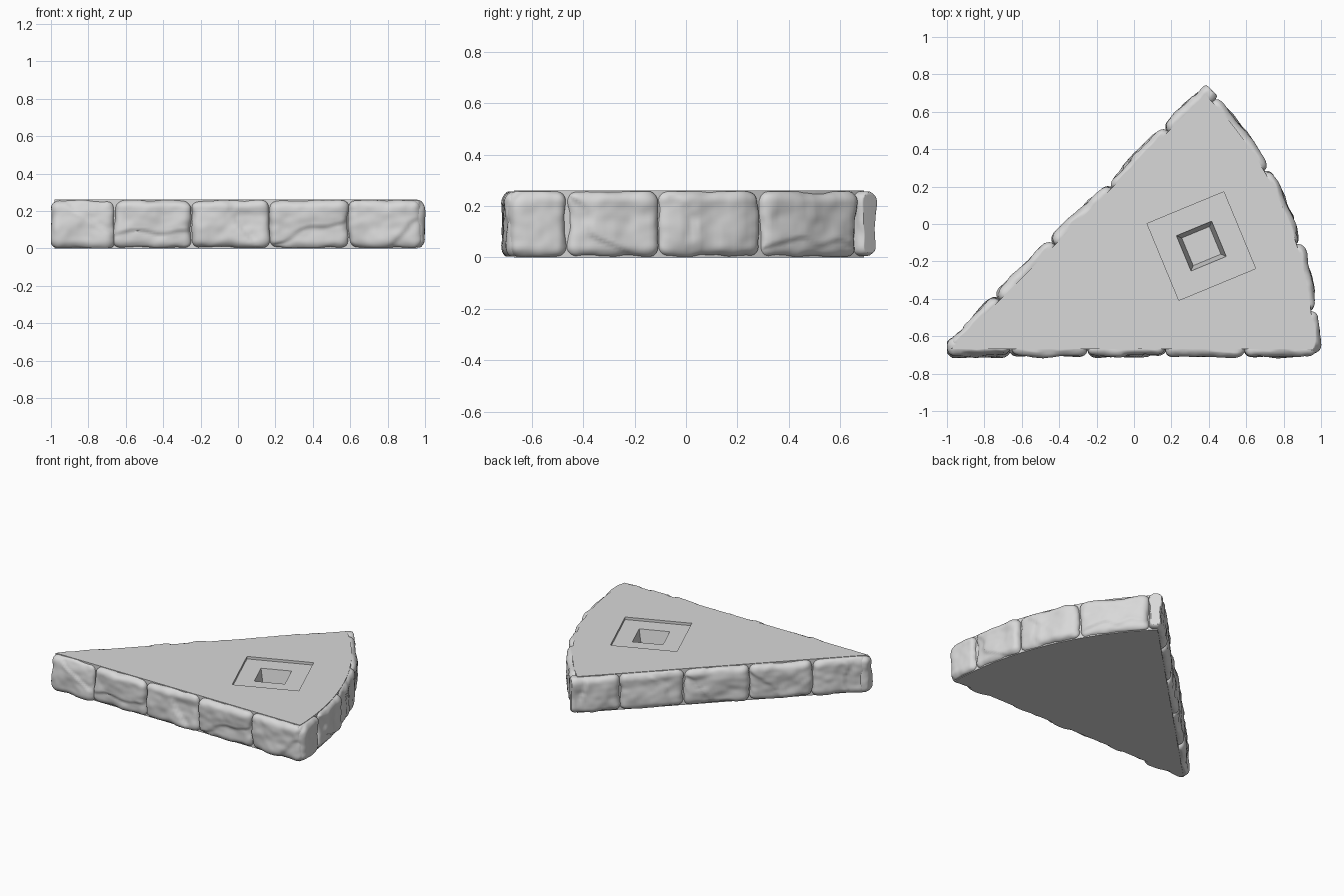
import bpy, bmesh, math, random
from mathutils import Vector, noise

random.seed(4)
cube = bpy.data.objects.get("Cube")
if cube:
    bpy.data.objects.remove(cube, do_unlink=True)

stone = bpy.data.materials.new("grey stone")
stone.use_nodes = True
stone.diffuse_color = (0.69, 0.69, 0.69, 1)
stone.node_tree.nodes["Principled BSDF"].inputs["Base Color"].default_value = (0.69, 0.69, 0.69, 1)

ROOT = math.sqrt(2)
TIP = Vector((-1.0, -0.70))   # centre of the curved side
RADIUS = 1.99
FRONT = -0.705                # y of the front side
DIAG = 0.365                  # the long back side runs along y = x + DIAG
TOP = 0.26


def add_object(name, bm):
    mesh = bpy.data.meshes.new(name)
    bm.to_mesh(mesh)
    bm.free()
    mesh.materials.append(stone)
    obj = bpy.data.objects.new(name, mesh)
    bpy.context.collection.objects.link(obj)
    return obj


def square(half):
    """Corners of the turned square socket."""
    turn = math.radians(22.5 + 45)
    return [(0.36 + half * ROOT * math.cos(turn + k * math.pi / 2),
             -0.118 + half * ROOT * math.sin(turn + k * math.pi / 2)) for k in range(4)]


def wedge_slab(inset):
    """Wedge with a curved outer side and a stepped square socket in its top."""
    bm = bmesh.new()
    front, diag, radius = FRONT + inset, DIAG - inset * ROOT, RADIUS - inset * 0.8
    start = math.asin((front - TIP.y) / radius)
    end = math.pi / 4 + math.asin((diag + TIP.x - TIP.y) / (radius * ROOT))
    outline = [(front - diag, front)]
    for i in range(25):
        a = start + (end - start) * i / 24
        outline.append((TIP.x + radius * math.cos(a), TIP.y + radius * math.sin(a)))

    def ring(points, z):
        return [bm.verts.new((x, y, z)) for x, y in points]

    def bridge(a, b):
        for i in range(len(a)):
            j = (i + 1) % len(a)
            bm.faces.new((a[i], a[j], b[j], b[i]))

    def loop_edges(a):
        return [bm.edges.get((a[i - 1], a[i])) for i in range(len(a))]

    bottom, top = ring(outline, 0), ring(outline, TOP)
    rim, tray = ring(square(0.222), TOP), ring(square(0.222), TOP - 0.018)
    mouth, floor = ring(square(0.102), TOP - 0.018), ring(square(0.08), TOP - 0.15)
    bm.faces.new(bottom)
    bm.faces.new(floor)
    for a, b in ((bottom, top), (rim, tray), (tray, mouth), (mouth, floor)):
        bridge(a, b)
    # Flat top around the socket
    bmesh.ops.triangle_fill(bm, edges=loop_edges(top) + loop_edges(rim), use_beauty=True)
    bmesh.ops.recalc_face_normals(bm, faces=bm.faces)
    return add_object("wedge_slab", bm)


# Side paths: distance along the side and outward offset to a ground point
def front_path(s, d):
    return Vector((s - 1, FRONT - d))


def back_path(s, d):
    x = s / ROOT - 1
    return Vector((x - d / ROOT, x + DIAG + d / ROOT))


def curved_path(s, d):
    a = s / RADIUS
    return TIP + (RADIUS + d) * Vector((math.cos(a), math.sin(a)))


def keep_inside(p):
    """Trim a point to the wedge, so that blocks meet at the corners."""
    p.y = max(p.y, FRONT - 0.014)
    over = (p.y - p.x - DIAG) / ROOT - 0.016
    if over > 0:
        p += Vector((over, -over)) / ROOT
    ray = p - TIP
    if ray.length > RADIUS + 0.012:
        p = TIP + ray.normalized() * (RADIUS + 0.012)
    p.x = max(p.x, -1.0)
    p.y = max(p.y, FRONT - 0.014)
    return p


def stone_block(name, path, s0, s1):
    """Rounded, weathered block following one side of the wedge."""
    bm = bmesh.new()
    bmesh.ops.create_cube(bm, size=1)
    bmesh.ops.subdivide_edges(bm, edges=bm.edges[:], cuts=22, use_grid_fill=True)
    size = Vector((s1 - s0 - 0.004, 0.10, TOP - 0.008))
    r = 0.042
    core = size / 2 - Vector((r, r, r))
    seed = Vector([random.uniform(-50, 50) for _ in range(3)])
    tilt = random.uniform(0, 2 * math.pi)
    shelf = random.uniform(0.03, 0.09)
    for v in bm.verts:
        p = Vector([c * s for c, s in zip(v.co, size)])
        q = Vector([max(-k, min(k, c)) for c, k in zip(p, core)])
        normal = (p - q).normalized()
        p = q + normal * r
        # Lumps, fine wear and one chipped shelf
        rough = 0.014 * noise.noise(p * 8 + seed) + 0.004 * noise.noise(p * 24 + seed)
        edge = p.x * math.cos(tilt) + p.z * math.sin(tilt) + 0.06 * noise.noise(p * 7 - seed)
        chip = 0.011 * max(0, min(1, (edge - shelf) / 0.012))
        p += normal * rough
        p.y -= chip * max(0, normal.y)
        ground = keep_inside(path((s0 + s1) / 2 + p.x, p.y - size.y / 2 + 0.004))
        z = max(0.004, min(TOP - 0.003, p.z + TOP / 2))
        v.co = (ground.x, ground.y, z)
    bmesh.ops.recalc_face_normals(bm, faces=bm.faces)
    obj = add_object(name, bm)
    bpy.ops.object.select_all(action='DESELECT')
    obj.select_set(True)
    bpy.context.view_layer.objects.active = obj
    bpy.ops.object.shade_smooth_by_angle(angle=math.radians(45))


def arc_length(y):
    return RADIUS * math.asin((y - TIP.y) / RADIUS)


wedge_slab(0.037)

# Rows of blocks, given by the joints along each side
front_joints = [x + 1 for x in (-1.0, -0.665, -0.25, 0.165, 0.59, 0.98)]
back_joints = [(x + 1) * ROOT for x in (-1.0, -0.745, -0.45, -0.145, 0.155, 0.395)]
curved_joints = [arc_length(y) for y in (-0.69, -0.46, -0.10, 0.30, 0.675)]
for side, path, joints in (("front", front_path, front_joints),
                           ("back", back_path, back_joints),
                           ("curved", curved_path, curved_joints)):
    for i in range(len(joints) - 1):
        stone_block(f"{side}_block_{i + 1}", path, joints[i], joints[i + 1])
